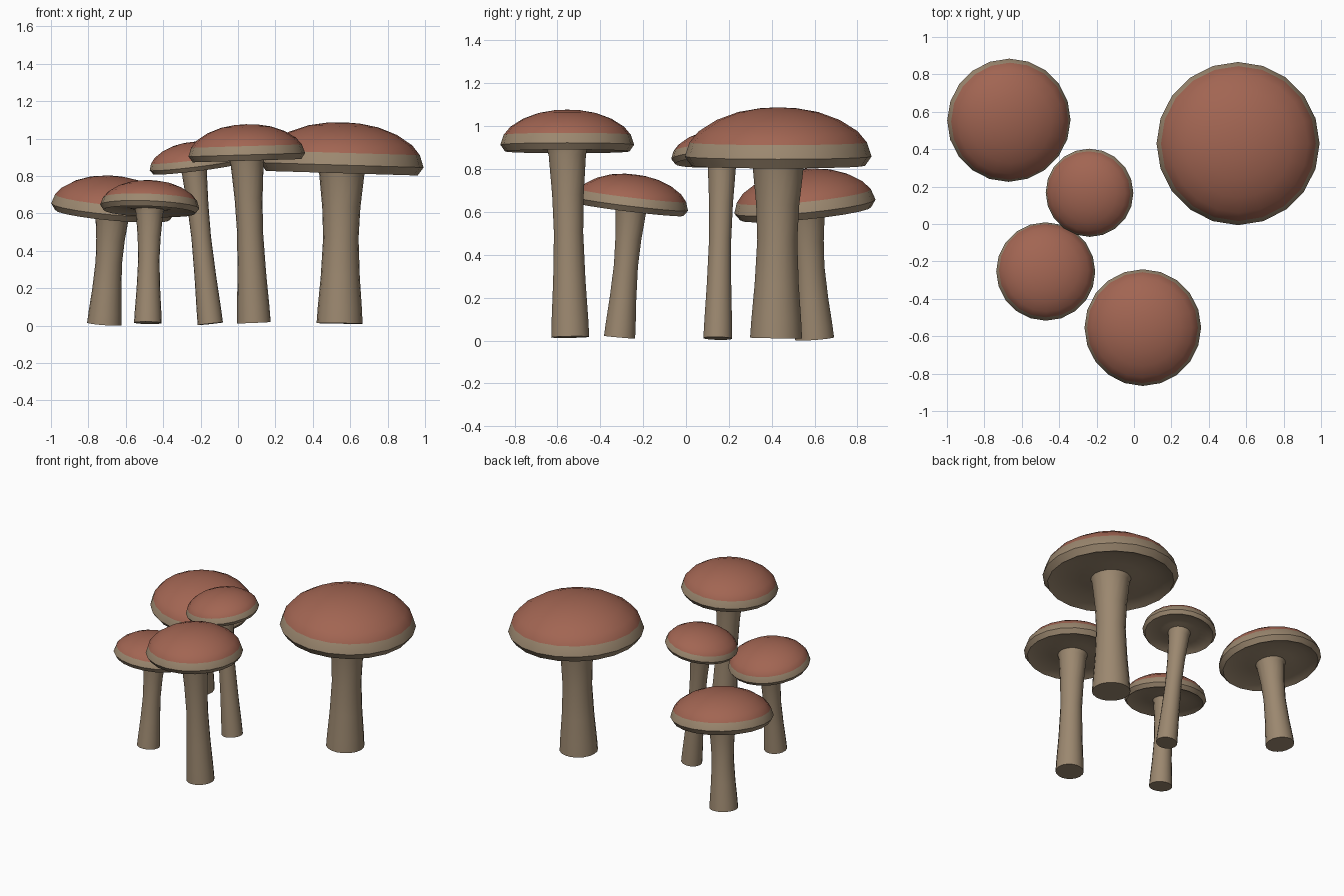
import bpy, bmesh, math
from mathutils import Vector

cube = bpy.data.objects.get("Cube")
if cube:
    bpy.data.objects.remove(cube, do_unlink=True)


def material(name, color):
    mat = bpy.data.materials.new(name)
    mat.use_nodes = True
    mat.diffuse_color = color
    bsdf = mat.node_tree.nodes["Principled BSDF"]
    bsdf.inputs["Base Color"].default_value = color
    bsdf.inputs["Roughness"].default_value = 0.8
    return mat


RED = material("cap_red", (0.36, 0.13, 0.085, 1))
TAN = material("stem_tan", (0.33, 0.245, 0.16, 1))

# Profiles as (radius, height), from the lower axis outward and upward
UNDERSIDE = [(0, 0.05), (0.32, 0.04), (0.45, 0.07), (0.72, 0.07), (0.86, 0.03),
             (0.93, 0), (1, 0.1), (0.95, 0.25)]
DOME = [(0.85, 0.37), (0.66, 0.49), (0.43, 0.575), (0.2, 0.615), (0, 0.625)]
STEM = [(0, 0), (1, 0), (0.96, 0.1), (0.85, 0.3), (0.77, 0.55), (0.83, 0.75),
        (0.98, 0.96), (1.08, 1), (0, 1)]


def lathe(name, profile, sides, materials, red_from=None):
    """Spin a profile around z; bands from index red_from use the second material."""
    bm = bmesh.new()
    rings = []
    for r, z in profile:
        count = sides if r else 1
        angles = [math.tau * i / sides for i in range(count)]
        rings.append([bm.verts.new((r * math.cos(a), r * math.sin(a), z)) for a in angles])
    for band, (low, high) in enumerate(zip(rings, rings[1:])):
        for i in range(sides):
            j = (i + 1) % sides
            corners = [low[i % len(low)], low[j % len(low)],
                       high[j % len(high)], high[i % len(high)]]
            face = bm.faces.new(list(dict.fromkeys(corners)))
            face.material_index = int(red_from is not None and band >= red_from)
    bmesh.ops.recalc_face_normals(bm, faces=bm.faces)
    mesh = bpy.data.meshes.new(name)
    bm.to_mesh(mesh)
    bm.free()
    for mat in materials:
        mesh.materials.append(mat)
    obj = bpy.data.objects.new(name, mesh)
    bpy.context.collection.objects.link(obj)
    return obj


def place(obj, location, axis, scale):
    obj.location = location
    obj.rotation_mode = "QUATERNION"
    obj.rotation_quaternion = Vector((0, 0, 1)).rotation_difference(Vector(axis))
    obj.scale = scale
    bpy.ops.object.select_all(action="DESELECT")
    obj.select_set(True)
    bpy.context.view_layer.objects.active = obj
    bpy.ops.object.shade_smooth_by_angle(angle=math.radians(50))


def mushroom(name, base, cap, cap_radius, stem_radius, cap_axis):
    base, cap = Vector(base), Vector(cap)
    lean = cap - base
    # Stem, ending just inside the cap
    stem = lathe(name + "_stem", STEM, 18, [TAN])
    length = lean.length + 0.06 * cap_radius
    place(stem, base, lean, (stem_radius, stem_radius, length))
    # Cap with tan underside and rim below a red dome
    top = lathe(name + "_cap", UNDERSIDE + DOME, 20, [TAN, RED], len(UNDERSIDE) - 1)
    place(top, cap, cap_axis, (cap_radius,) * 3)


mushroom("large_mushroom", (0.543, 0.42, 0.012), (0.555, 0.43, 0.815),
         0.436, 0.123, (0.03, 0, 1))
mushroom("front_mushroom", (0.085, -0.54, 0.016), (0.048, -0.554, 0.882),
         0.312, 0.09, (-0.03, 0, 1))
mushroom("back_mushroom", (-0.715, 0.6, 0.009), (-0.672, 0.558, 0.592),
         0.331, 0.092, (0.09, -0.1, 1))
mushroom("low_mushroom", (-0.482, -0.31, 0.015), (-0.473, -0.257, 0.61),
         0.265, 0.074, (0.04, 0.12, 1))
mushroom("small_mushroom", (-0.148, 0.148, 0.01), (-0.235, 0.168, 0.835),
         0.236, 0.068, (-0.12, -0.05, 1))
